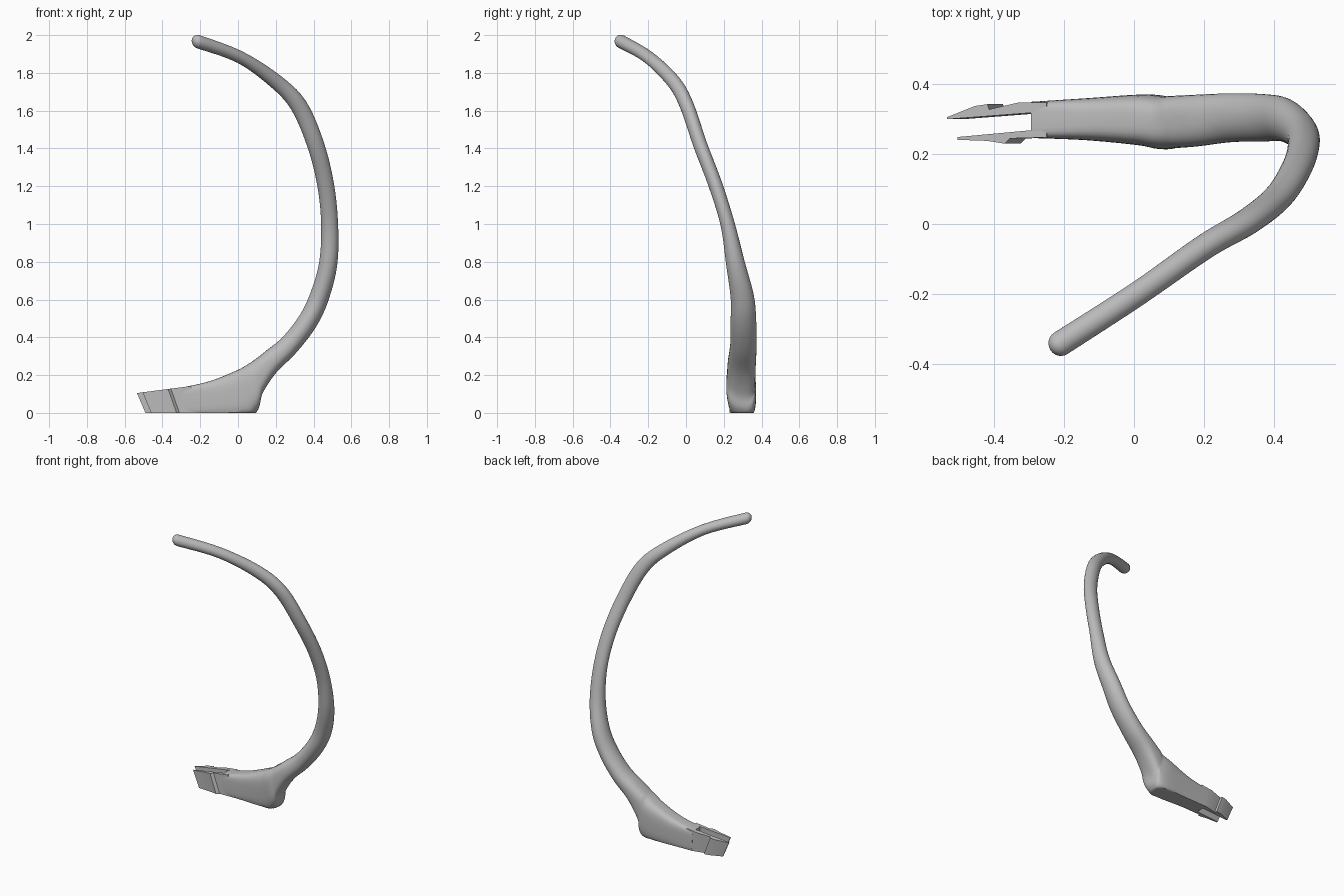
import bpy, bmesh
from math import cos, sin, pi
from mathutils import Vector

cube = bpy.data.objects.get("Cube")
if cube:
    bpy.data.objects.remove(cube, do_unlink=True)

grey = bpy.data.materials.new("plain grey")
grey.use_nodes = True
grey.diffuse_color = (0.5, 0.5, 0.5, 1)
grey.node_tree.nodes["Principled BSDF"].inputs["Base Color"].default_value = (0.5, 0.5, 0.5, 1)


def finish(name, bm, angle):
    bmesh.ops.recalc_face_normals(bm, faces=bm.faces)
    mesh = bpy.data.meshes.new(name)
    bm.to_mesh(mesh)
    bm.free()
    mesh.materials.append(grey)
    obj = bpy.data.objects.new(name, mesh)
    bpy.context.collection.objects.link(obj)
    bpy.ops.object.select_all(action='DESELECT')
    obj.select_set(True)
    bpy.context.view_layer.objects.active = obj
    bpy.ops.object.shade_smooth_by_angle(angle=angle)
    return obj


# Stations: inner x, inner z, outer x, outer z, centre y, half width, squareness
stations = [
    (-.295, .135, -.285, -.01, .298, .052, 6),
    (-.15, .168, -.12, -.02, .3, .06, 4),
    (0, .228, .05, -.02, .298, .073, 3.5),
    (.06, .262, .107, .02, .29, .076, 3),
    (.1, .29, .128, .1, .292, .075, 3),
    (.15, .33, .2, .21, .296, .074, 2.5),
    (.235, .4, .31, .32, .304, .07, 2.2),
    (.325, .515, .41, .45, .304, .068, 2),
    (.385, .64, .475, .585, .298, .062, 2),
    (.43, .8, .525, .78, .262, .05, 2),
    (.44, 1, .53, 1, .22, .038, 2),
    (.42, 1.2, .507, 1.22, .155, .037, 2),
    (.37, 1.4, .452, 1.44, .075, .037, 2),
    (.285, 1.6, .36, 1.65, .005, .037, 2),
    (.18, 1.72, .225, 1.785, -.065, .036, 2),
    (0, 1.852, .02, 1.915, -.2, .035, 2),
    (-.215, 1.93, -.205, 2, -.342, .036, 2),
]
STEPS, SIDES = 5, 32


def smooth_path(points):
    """Catmull-Rom interpolation of every station value."""
    rows = []
    last = len(points) - 1
    for i in range(last):
        quad = [points[max(i - 1, 0)], points[i], points[i + 1], points[min(i + 2, last)]]
        for s in range(STEPS):
            t = s / STEPS
            rows.append([b + t / 2 * (c - a + t * (2 * a - 5 * b + 4 * c - d + t * (3 * (b - c) + d - a)))
                         for a, b, c, d in zip(*quad)])
    rows.append(list(points[last]))
    return rows


def power(value, exponent):
    return (1 if value >= 0 else -1) * abs(value) ** exponent


# Curved arm with its widened foot, lofted as one skin
bm = bmesh.new()
rows = smooth_path(stations)
centres = [Vector(((r[0] + r[2]) / 2, r[4], (r[1] + r[3]) / 2)) for r in rows]
rings = []


def add_ring(centre, across, side, exponent):
    ring = []
    for k in range(SIDES):
        angle = 2 * pi * (k + .5) / SIDES
        p = (centre + across * power(cos(angle), 2 / exponent)
             + side * power(sin(angle), 2 / exponent))
        p.z = max(p.z, 0)
        ring.append(bm.verts.new(p))
    rings.append(ring)


for i, row in enumerate(rows):
    tangent = (centres[min(i + 1, len(rows) - 1)] - centres[max(i - 1, 0)]).normalized()
    across = Vector((row[0] - row[2], 0, row[1] - row[3])) / 2
    side = across.cross(tangent).normalized() * row[5]
    add_ring(centres[i], across, side, row[6])

# Rounded tip
for k in range(1, 7):
    turn = pi / 2 * k / 6.3
    add_ring(centres[-1] + tangent * row[5] * sin(turn),
             across * cos(turn), side * cos(turn), 2)

for low, high in zip(rings, rings[1:]):
    for k in range(SIDES):
        n = (k + 1) % SIDES
        bm.faces.new((low[k], low[n], high[n], high[k]))
bm.faces.new(rings[0])
bm.faces.new(rings[-1])
finish("curved_arm", bm, 0.8)


# Barbed clip prongs, leaning back towards the foot at the bottom
def prong(name, outline):
    bm = bmesh.new()
    top = [bm.verts.new((x, y, .105 + (x + .535) * .13)) for x, y in outline]
    bottom = [bm.verts.new((x + .045, y, 0)) for x, y in outline]
    bm.faces.new(top)
    bm.faces.new(bottom)
    for k in range(len(outline)):
        n = (k + 1) % len(outline)
        bm.faces.new((top[k], top[n], bottom[n], bottom[k]))
    finish(name, bm, 0.5)


prong("back_prong", [(-.25, .348), (-.33, .348), (-.415, .328), (-.42, .343), (-.455, .338),
                     (-.535, .306), (-.535, .3), (-.3, .318), (-.25, .318)])
prong("front_prong", [(-.25, .248), (-.355, .245), (-.37, .23), (-.42, .238),
                      (-.505, .241), (-.505, .249), (-.3, .268), (-.25, .268)])
